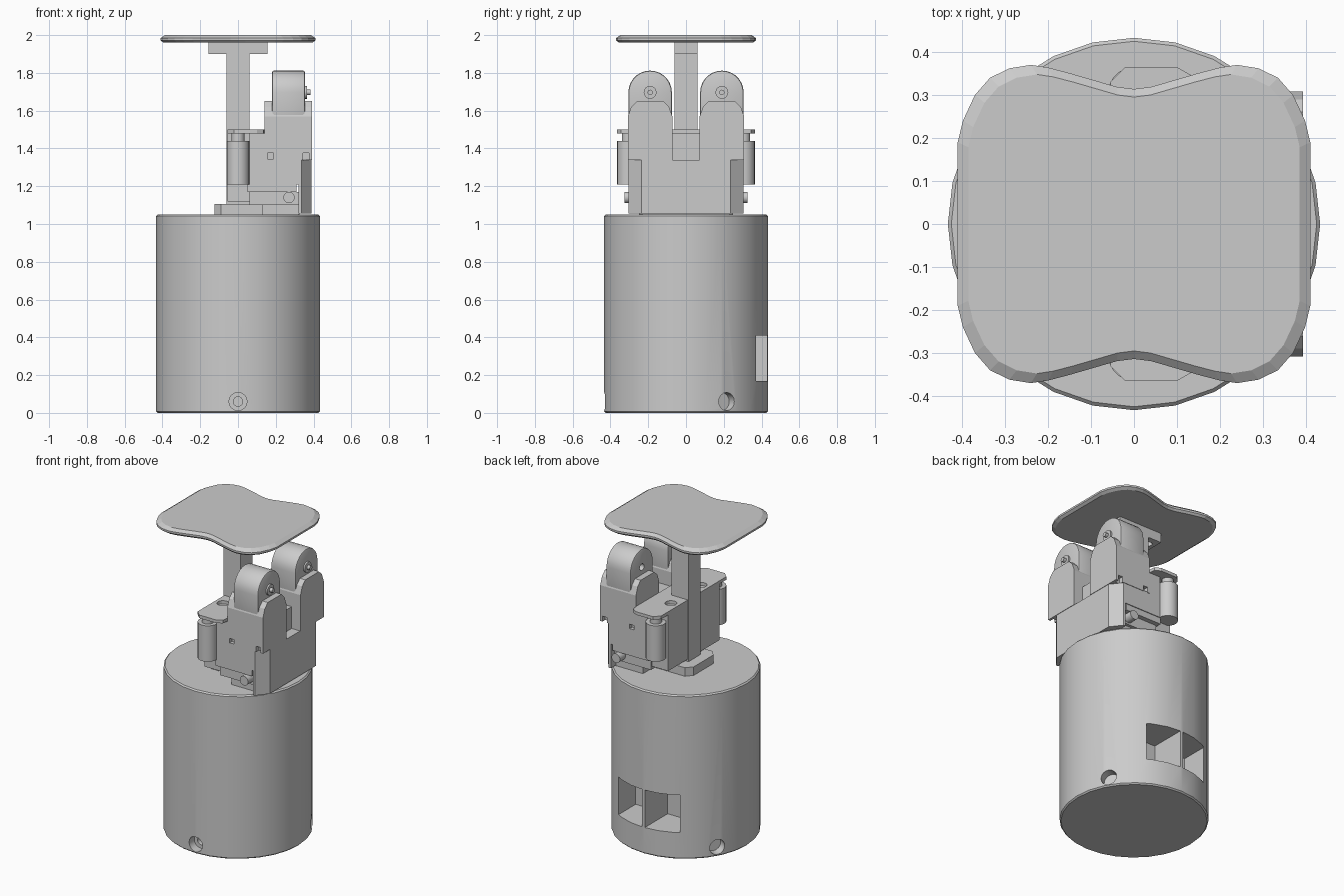
import bpy, bmesh, math
from mathutils import Matrix, Vector

default = bpy.data.objects.get("Cube")
if default:
    bpy.data.objects.remove(default)

grey = bpy.data.materials.new("plain grey")
grey.use_nodes = True
grey.diffuse_color = (0.6, 0.6, 0.6, 1)
grey.node_tree.nodes["Principled BSDF"].inputs["Base Color"].default_value = (0.6, 0.6, 0.6, 1)


def finish(name, bm):
    bmesh.ops.recalc_face_normals(bm, faces=bm.faces)
    mesh = bpy.data.meshes.new(name)
    bm.to_mesh(mesh)
    bm.free()
    mesh.materials.append(grey)
    ob = bpy.data.objects.new(name, mesh)
    bpy.context.collection.objects.link(ob)
    return ob


def box(name, x, y, z):
    """Box from (min, max) ranges."""
    bm = bmesh.new()
    bmesh.ops.create_cube(bm, size=1)
    for v in bm.verts:
        v.co = [r[0] + (c + 0.5) * (r[1] - r[0]) for c, r in zip(v.co, (x, y, z))]
    return finish(name, bm)


def rod(name, start, end, radius, sides=20, radius2=None):
    a, b = Vector(start), Vector(end)
    bm = bmesh.new()
    bmesh.ops.create_cone(bm, cap_ends=True, segments=sides, radius1=radius,
                          radius2=radius if radius2 is None else radius2, depth=(b - a).length)
    turn = (b - a).to_track_quat('Z', 'Y').to_matrix().to_4x4()
    bm.transform(Matrix.Translation((a + b) / 2) @ turn)
    return finish(name, bm)


def prism(name, points, low, high, axis='z'):
    """Extrude a 2D outline: (x, y) along z, or (y, z) along x."""
    bm = bmesh.new()
    place = (lambda p: (p[0], p[1], low)) if axis == 'z' else (lambda p: (low, p[0], p[1]))
    face = bm.faces.new([bm.verts.new(place(p)) for p in points])
    new = bmesh.ops.extrude_face_region(bm, geom=[face])["geom"]
    shift = Vector((0, 0, high - low)) if axis == 'z' else Vector((high - low, 0, 0))
    bmesh.ops.translate(bm, vec=shift, verts=[g for g in new if isinstance(g, bmesh.types.BMVert)])
    return finish(name, bm)


def bevel(ob, width, segments=1):
    mod = ob.modifiers.new("edge", 'BEVEL')
    mod.width, mod.segments, mod.limit_method = width, segments, 'ANGLE'
    return ob


def cut(ob, cutters):
    """Subtract cutters, bake the result and remove the cutters."""
    for c in cutters:
        mod = ob.modifiers.new("cut", 'BOOLEAN')
        mod.operation, mod.solver, mod.object = 'DIFFERENCE', 'EXACT', c
    graph = bpy.context.evaluated_depsgraph_get()
    mesh = bpy.data.meshes.new_from_object(ob.evaluated_get(graph))
    ob.modifiers.clear()
    ob.data = mesh
    for c in cutters:
        bpy.data.objects.remove(c)


def smooth(ob):
    bpy.ops.object.select_all(action='DESELECT')
    ob.select_set(True)
    bpy.context.view_layer.objects.active = ob
    bpy.ops.object.shade_smooth_by_angle(angle=math.radians(32))


def polar(r, degrees, z):
    a = math.radians(degrees)
    return (r * math.cos(a), r * math.sin(a), z)


# Cylinder base with bottom recess, screw holes and rear window
base = bevel(rod("base_cylinder", (0, 0, 0), (0, 0, 1.05), 0.433, 28), 0.008)
cutters = [rod("recess", (0, 0, -0.1), (0, 0, 0.09), 0.278, 32)]
for a in (45, 135, 225, 315):
    cutters.append(rod("foot_hole", polar(0.352, a, -0.05), polar(0.352, a, 0.08), 0.034, 16))
for a in (-90, 30, 150):
    cutters.append(rod("side_sink", polar(0.375, a, 0.06), polar(0.5, a, 0.06), 0.048, 16))
    cutters.append(rod("side_hole", polar(0.2, a, 0.06), polar(0.4, a, 0.06), 0.025, 16))
for s in (-1, 1):
    cutters.append(box("window", sorted((s * 0.01, s * 0.217)), (0.2, 0.5), (0.17, 0.41)))
    cutters.append(rod("socket", (s * 0.1, 0.15, 0.29), (s * 0.1, 0.25, 0.29), 0.06, 20))
cutters.append(box("floor_slot", (-0.13, -0.02), (0.03, 0.05), (0.05, 0.12)))
cutters.append(box("floor_slot", (0.03, 0.1), (-0.06, -0.04), (0.05, 0.12)))
cut(base, cutters)
smooth(base)

# Pinched top pad, lofted from scaled rings
quarter = [(0.41, 0.19), (0.398, 0.24), (0.37, 0.3), (0.335, 0.34), (0.29, 0.362),
           (0.24, 0.37), (0.2, 0.364), (0.15, 0.351), (0.04, 0.319)]
half = quarter + [(0, 0.314)] + [(-x, y) for x, y in reversed(quarter)]
outline = half + [(-x, -y) for x, y in half]
bm = bmesh.new()
rings = [[bm.verts.new((x * s, y * s, z)) for x, y in outline]
         for z, s in ((1.96, 0.96), (1.972, 1), (1.984, 1), (2, 0.94))]
n = len(outline)
for lower, upper in zip(rings, rings[1:]):
    for i in range(n):
        bm.faces.new((lower[i], lower[(i + 1) % n], upper[(i + 1) % n], upper[i]))
bm.faces.new(rings[0])
bm.faces.new(rings[-1])
finish("top_pad", bm)

# Post and its cross head
box("post", (-0.06, 0.06), (-0.06, 0.06), (1.05, 1.93))
head = box("post_head", (-0.155, 0.155), (-0.06, 0.06), (1.9, 1.965))
cut(head, [rod("head_hole", (s * 0.11, 0, 1.85), (s * 0.11, 0, 1.94), 0.022, 12) for s in (-1, 1)])

# Foot slab
prism("foot_slab", [(0.2, -0.14), (0.2, 0.14), (-0.09, 0.14), (-0.125, 0.1),
                    (-0.125, -0.1), (-0.09, -0.14)], 1.05, 1.105)

# Housing: core, main block and chamfered back shell
box("housing_core", (-0.055, 0.1), (-0.26, 0.26), (1.12, 1.48))
main = box("housing_block", (0.06, 0.33), (-0.305, 0.305), (1.21, 1.48))
cut(main, [box("notch", (0.155, 0.187), sorted((s * 0.28, s * 0.4)), (1.345, 1.375))
           for s in (-1, 1)])
side = [(0.32, 0.305), (0.335, 0.305), (0.39, 0.235)]
prism("back_shell", side + [(x, -y) for x, y in reversed(side)], 1.055, 1.34)
box("lever_bar", (0.05, 0.31), (-0.3, 0.3), (1.17, 1.215))
box("lower_block", (0.06, 0.325), (-0.27, 0.27), (1.1, 1.17))
box("lower_step", (0.13, 0.325), (-0.25, 0.25), (1.05, 1.1))

# Cover plate with two holes
tab = [(0.14, 0.3), (0.135, 0.345), (0.1, 0.365), (-0.02, 0.365), (-0.055, 0.33)]
plate = prism("cover_plate", tab + [(x, -y) for x, y in reversed(tab)], 1.48, 1.5)
cut(plate, [rod("plate_hole", (0, s * 0.153, 1.4), (0, s * 0.153, 1.6), 0.035, 16) for s in (-1, 1)])

# Mirrored side parts: rollers, cheeks, knuckles, pins
for s, tag in ((1, "rear"), (-1, "front")):
    cy = s * 0.19
    smooth(rod(tag + "_roller", (0, s * 0.305, 1.21), (0, s * 0.305, 1.44), 0.06, 20))
    smooth(rod(tag + "_roller_neck", (0, s * 0.305, 1.43), (0, s * 0.305, 1.49), 0.035, 16))
    cheek = [(-0.118, 1.34), (0.118, 1.34), (0.118, 1.57), (0.1, 1.62), (0.07, 1.65),
             (-0.07, 1.65), (-0.1, 1.62), (-0.118, 1.57)]
    shell = prism(tag + "_cheek", [(cy + y, z) for y, z in cheek], 0.14, 0.393, 'x')
    cut(shell, [box("notch", (x, x + 0.032), sorted((s * 0.28, s * 0.4)), (1.33, 1.375))
                for x in (0.155, 0.345)])
    arch = [(cy + 0.115 * math.cos(t), 1.697 + 0.115 * math.sin(t))
            for t in (math.pi * i / 14 for i in range(15))]
    knuckle = prism(tag + "_knuckle", arch + [(cy - 0.115, 1.5), (cy + 0.115, 1.5)], 0.18, 0.355, 'x')
    bevel(knuckle, 0.01, 2)
    cut(knuckle, [rod("pin_hole", (0.1, cy, 1.697), (0.22, cy, 1.697), 0.022, 12)])
    smooth(knuckle)
    smooth(rod(tag + "_pin_collar", (0.34, cy, 1.697), (0.365, cy, 1.697), 0.034, 16))
    smooth(rod(tag + "_pin", (0.34, cy, 1.697), (0.385, cy, 1.697), 0.014, 12))
    smooth(rod(tag + "_lever_pin", (0.27, s * 0.2, 1.14), (0.27, s * 0.326, 1.14), 0.03, 14))
